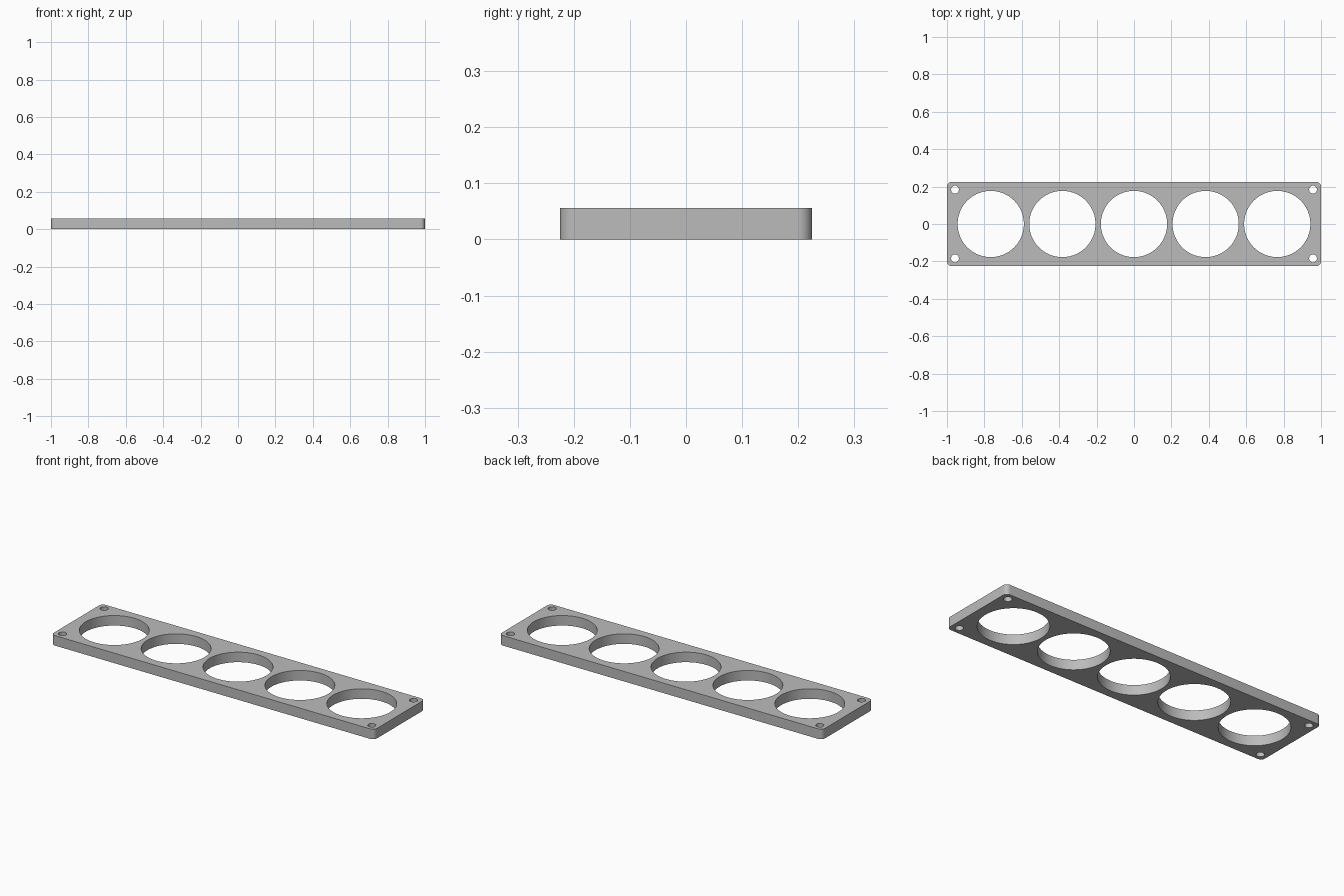
import bpy
import bmesh
from math import cos, sin, pi

cube = bpy.data.objects.get("Cube")
if cube:
    bpy.data.objects.remove(cube, do_unlink=True)

HALF_X, HALF_Y, THICK = 1.0, 0.2245, 0.056
CORNER = 0.025
HOLE_R, HOLE_STEP = 0.177, 0.383
SCREW_R, SCREW_X, SCREW_Y = 0.021, 0.957, 0.184


def arc(cx, cy, r, start, sweep, n):
    return [(cx + r * cos(start + sweep * i / n), cy + r * sin(start + sweep * i / n))
            for i in range(n)]


def add_outline(curve, points):
    spline = curve.splines.new('POLY')
    spline.points.add(len(points) - 1)
    for p, (x, y) in zip(spline.points, points):
        p.co = (x, y, 0, 1)
    spline.use_cyclic_u = True


profile = bpy.data.curves.new("plate_profile", 'CURVE')
profile.dimensions = '2D'
profile.fill_mode = 'BOTH'
profile.extrude = THICK / 2

# Rounded rectangular outline
outline = []
for k, (sx, sy) in enumerate([(1, 1), (-1, 1), (-1, -1), (1, -1)]):
    cx, cy = sx * (HALF_X - CORNER), sy * (HALF_Y - CORNER)
    outline += arc(cx, cy, CORNER, k * pi / 2, pi / 2, 12)
    end = (k + 1) * pi / 2
    outline.append((cx + CORNER * cos(end), cy + CORNER * sin(end)))
add_outline(profile, outline)

# Row of five large round openings
for i in range(-2, 3):
    add_outline(profile, arc(i * HOLE_STEP, 0, HOLE_R, 0, 2 * pi, 96))

# Screw hole in each corner
for sx in (-1, 1):
    for sy in (-1, 1):
        add_outline(profile, arc(sx * SCREW_X, sy * SCREW_Y, SCREW_R, 0, 2 * pi, 32))

# Turn the extruded profile into a clean solid mesh
helper = bpy.data.objects.new("profile_helper", profile)
bpy.context.scene.collection.objects.link(helper)
graph = bpy.context.evaluated_depsgraph_get()
mesh = bpy.data.meshes.new_from_object(helper.evaluated_get(graph))
bpy.data.objects.remove(helper, do_unlink=True)

bm = bmesh.new()
bm.from_mesh(mesh)
bmesh.ops.remove_doubles(bm, verts=bm.verts, dist=0.0001)
bmesh.ops.recalc_face_normals(bm, faces=bm.faces)
bmesh.ops.translate(bm, verts=bm.verts, vec=(0, 0, THICK / 2))
bm.to_mesh(mesh)
bm.free()

plate = bpy.data.objects.new("mounting_plate", mesh)
bpy.context.scene.collection.objects.link(plate)

# Plain grey finish
grey = bpy.data.materials.new("plain_grey")
grey.use_nodes = True
color = (0.5, 0.5, 0.5, 1)
grey.diffuse_color = color
grey.node_tree.nodes["Principled BSDF"].inputs["Base Color"].default_value = color
mesh.materials.clear()
mesh.materials.append(grey)

# Smooth curved walls, crisp rims
bpy.ops.object.select_all(action='DESELECT')
plate.select_set(True)
bpy.context.view_layer.objects.active = plate
bpy.ops.object.shade_smooth_by_angle(angle=pi / 6)
